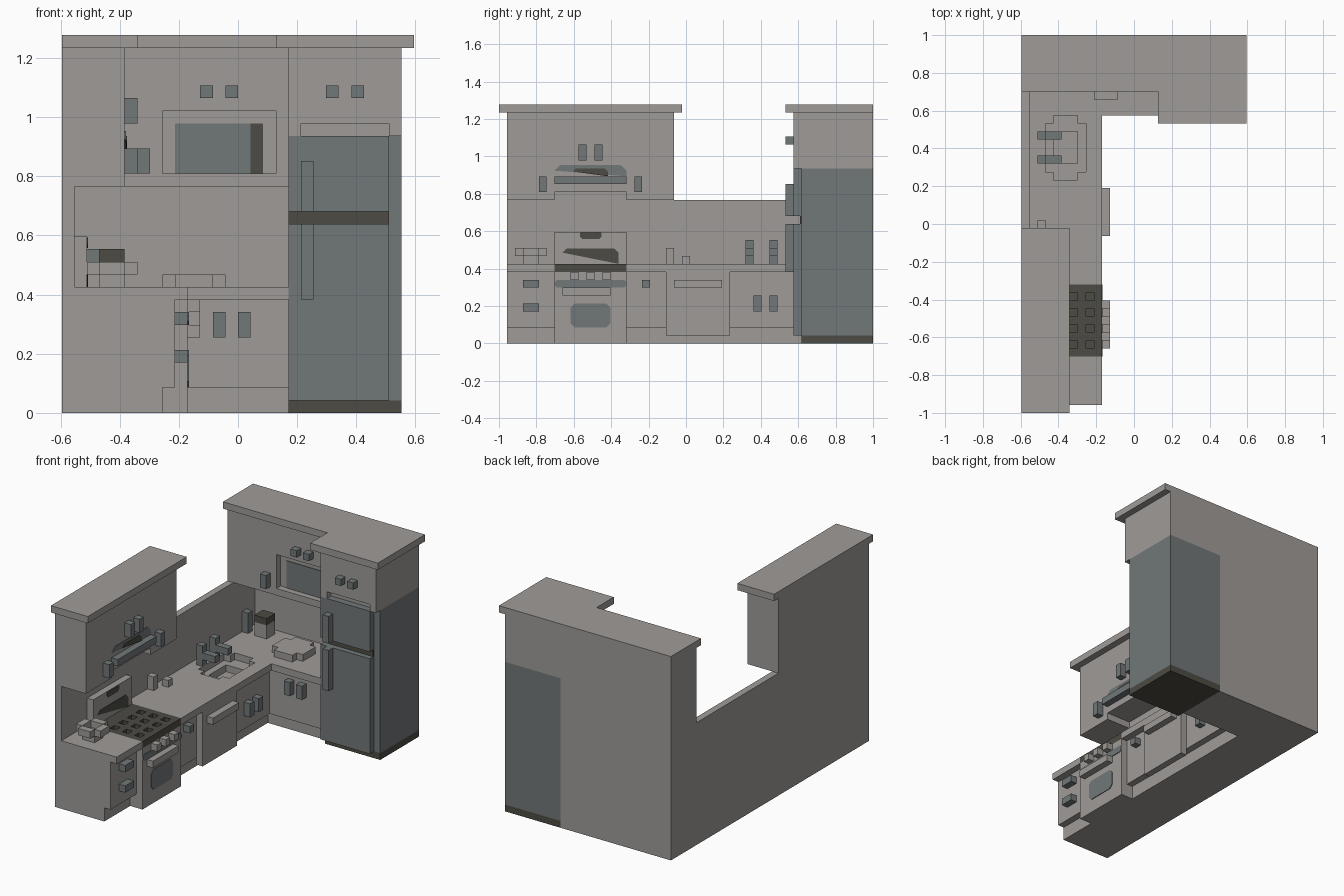
import bpy
import bmesh

cube = bpy.data.objects.get("Cube")
if cube:
    bpy.data.objects.remove(cube, do_unlink=True)

U = 2 / 47  # one block of the grid everything is laid out on


def material(name, color):
    m = bpy.data.materials.new(name)
    m.use_nodes = True
    m.diffuse_color = (*color, 1)
    m.node_tree.nodes["Principled BSDF"].inputs["Base Color"].default_value = (*color, 1)
    return m


CREAM = material("warm grey", (0.35, 0.33, 0.315))
STEEL = material("blue grey steel", (0.165, 0.185, 0.19))
DARK = material("charcoal", (0.073, 0.07, 0.056))


def place(p):
    return ((p[0] - 14) * U, (p[1] - 23.5) * U, p[2] * U)


def finish(name, bm, mat):
    bmesh.ops.recalc_face_normals(bm, faces=bm.faces)
    mesh = bpy.data.meshes.new(name)
    bm.to_mesh(mesh)
    bm.free()
    mesh.materials.append(mat)
    ob = bpy.data.objects.new(name, mesh)
    bpy.context.collection.objects.link(ob)
    return ob


def boxes(name, mat, *ranges):
    """One object made of boxes, each given as x, y and z ranges in blocks."""
    bm = bmesh.new()
    for x0, x1, y0, y1, z0, z1 in ranges:
        verts = bmesh.ops.create_cube(bm, size=1)["verts"]
        for v in verts:
            v.co = place((x1 if v.co.x > 0 else x0,
                          y1 if v.co.y > 0 else y0,
                          z1 if v.co.z > 0 else z0))
    return finish(name, bm, mat)


def prism(name, mat, base, offset):
    bm = bmesh.new()
    face = bm.faces.new([bm.verts.new(place(p)) for p in base])
    out = bmesh.ops.extrude_face_region(bm, geom=[face])
    for v in out["geom"]:
        if isinstance(v, bmesh.types.BMVert):
            v.co = [c + d * U for c, d in zip(v.co, offset)]
    return finish(name, bm, mat)


def stepped_disc(name, mat, x0, x1, y0, y1, z0, z1):
    """A rounded slab whose corners are stepped in by one block."""
    a, b, c, d = x0 + 1, x1 - 1, y0 + 1, y1 - 1
    ring = [(a, y0), (b, y0), (b, c), (x1, c), (x1, d), (b, d),
            (b, y1), (a, y1), (a, d), (x0, d), (x0, c), (a, c)]
    return prism(name, mat, [(x, y, z0) for x, y in ring], (0, 0, z1 - z0))


def side_plate(name, mat, x, y0, y1, z0, z1, low=0.5, high=0.5):
    """Thin painted panel facing +x with clipped corners."""
    ring = [(y0 + low, z0), (y1 - low, z0), (y1, z0 + low), (y1, z1 - high),
            (y1 - high, z1), (y0 + high, z1), (y0, z1 - high), (y0, z0 + low)]
    if not low:
        ring = ring[1:-1]
    return prism(name, mat, [(x, y, z) for y, z in ring], (0.1, 0, 0))


def cut(target, cutter):
    cutter.hide_render = True
    cutter.hide_set(True)
    mod = target.modifiers.new("cut", "BOOLEAN")
    mod.object = cutter
    mod.operation = "DIFFERENCE"
    mod.solver = "EXACT"


# Walls
boxes("left_wall", CREAM, (0, 1, 1, 47, 0, 18))
boxes("back_wall", CREAM, (1, 18, 46, 47, 0, 18))

# Upper cabinets with the cornices on top
left_upper = boxes("left_upper_cabinet", CREAM, (0, 5, 1, 22, 18, 29))
cut(left_upper, boxes("hood_cutter", CREAM, (1, 6, 7, 16, 17, 19)))
back_upper = boxes("back_upper_cabinet", CREAM, (0, 18, 41, 47, 18, 29))
cut(back_upper, boxes("microwave_cutter", CREAM, (8, 17, 40, 42, 19, 24)))
fridge_upper = boxes("fridge_upper_cabinet", CREAM, (18, 27, 37, 47, 22, 29))
cut(fridge_upper, boxes("fridge_gap_cutter", CREAM, (19, 26, 36, 38, 21, 23)))
boxes("cornices", CREAM, (0, 6, 0, 23, 29, 30), (0, 17, 40, 47, 29, 30),
      (17, 28, 36, 47, 29, 30))

# Microwave front and hood
boxes("microwave_door", STEEL, (9, 15, 41.9, 42, 19, 23))
boxes("microwave_controls", DARK, (15, 16, 41.9, 42, 19, 23))
boxes("hood_rail", STEEL, (5, 6, 7, 16, 20, 21))
side_plate("hood_panel", STEEL, 5, 7, 16, 21, 22.4, 0, 0.7)
side_plate("hood_vent", DARK, 5.1, 9.3, 13.7, 21, 22, 0, 0.4)

# Base cabinets with toe kicks, and the counter
boxes("toe_kicks", CREAM, (1, 8, 1, 7, 0, 2), (1, 8, 16, 46, 0, 2), (8, 18, 39, 46, 0, 2))
boxes("front_base_cabinet", CREAM, (1, 9, 1, 7, 2, 9))
left_base = boxes("left_base_cabinet", CREAM, (1, 9, 16, 46, 2, 9))
boxes("back_base_cabinet", CREAM, (9, 18, 38, 46, 2, 9))
boxes("front_counter", CREAM, (1, 10, 1, 7, 9, 10))
left_counter = boxes("left_counter", CREAM, (1, 10, 16, 46, 9, 10))
boxes("back_counter", CREAM, (10, 18, 37, 46, 9, 10))

# Sink and taps
cut(left_counter, stepped_disc("sink_cutter", CREAM, 3, 8, 29, 37, 8.5, 11))
cut(left_base, boxes("basin_cutter", CREAM, (4, 7, 31, 35, 8, 10)))
for side, y in (("front", 31), ("back", 34)):
    boxes(side + "_tap", STEEL, (2, 3, y, y + 1, 10, 13), (3, 5, y, y + 1, 11, 12))

# Stove
boxes("stove_body", CREAM, (1, 10, 7, 16, 0, 9))
cooktop = boxes("cooktop", DARK, (1, 10, 7, 16, 9, 10))
cut(cooktop, boxes("burner_cutter", DARK, *[(x, x + 1, y, y + 1, 9.1, 11)
                                           for x in (4, 6, 8) for y in (8, 10, 12, 14)]))
boxes("stove_back_panel", CREAM, (1, 2, 7, 16, 10, 14))
side_plate("stove_splash_panel", DARK, 2, 8, 15, 10, 11.9, 0, 0.5)
side_plate("stove_display", DARK, 2, 10.2, 12.9, 13.1, 13.95, 0.3, 0.1)
side_plate("stove_trim", STEEL, 10, 7, 16, 7, 8, 0.3, 0.3)
side_plate("oven_window", STEEL, 10, 9, 14, 2, 5)
boxes("oven_handle", CREAM, (10, 11, 8, 14, 6, 7))
boxes("stove_knobs", CREAM, *[(10, 11, y, y + 1, 8, 9) for y in (9, 11, 13)])

# Dishwasher
boxes("dishwasher_door", CREAM, (9, 10, 21, 29, 1, 9))
boxes("dishwasher_handle", CREAM, (10, 11, 22, 28, 7, 8))

# Fridge
boxes("fridge_body", STEEL, (18, 27, 38, 47, 1, 22))
boxes("fridge_doors", STEEL, (18, 26, 37, 38, 1, 15), (18, 26, 37, 38, 16, 22))
boxes("fridge_door_gap", DARK, (18, 26, 37.8, 38, 15, 16))
boxes("fridge_base", DARK, (18, 27, 38, 47, 0, 1))
boxes("fridge_handles", STEEL, (19, 20, 36, 37, 9, 15), (19, 20, 36, 37, 16, 20))

# Cabinet handles
boxes("left_upper_handles", STEEL, *[(5, 6, y, y + 1, z, z + 2)
                                     for y, z in ((5, 19), (17, 19), (10, 23), (12, 23))])
boxes("back_upper_handles", STEEL, (6, 7, 40, 41, 19, 21),
      *[(x, x + 1, 40, 41, 25, 26) for x in (11, 13)])
boxes("fridge_upper_handles", STEEL, *[(x, x + 1, 36, 37, 25, 26) for x in (21, 23)])
boxes("drawer_handles", STEEL, (9, 10, 3, 5, 7, 8), (9, 10, 3, 5, 4, 5), (9, 10, 18, 19, 7, 8))
boxes("left_base_handles", STEEL, *[(9, 10, y, y + 1, 4, 6) for y in (32, 34)])
boxes("back_base_handles", STEEL, *[(x, x + 1, 37, 38, 6, 8) for x in (12, 14)])

# Things on the counter
boxes("bowl", CREAM, (3, 5, 3, 5, 10, 11), (3, 5, 2, 3, 11, 12), (3, 5, 5, 6, 11, 12),
      (2, 3, 3, 5, 11, 12), (5, 6, 3, 5, 11, 12))
boxes("shakers", CREAM, (1, 2, 21, 22, 10, 12), (2, 3, 23, 24, 10, 11))
stepped_disc("plate", CREAM, 8, 13, 39, 44, 10, 11)
boxes("canister", CREAM, (3, 5, 43, 45, 10, 12))
boxes("canister_lid", DARK, (3, 5, 43, 45, 12, 13))
boxes("bottle", STEEL, (1, 2, 43, 44, 10, 13))
